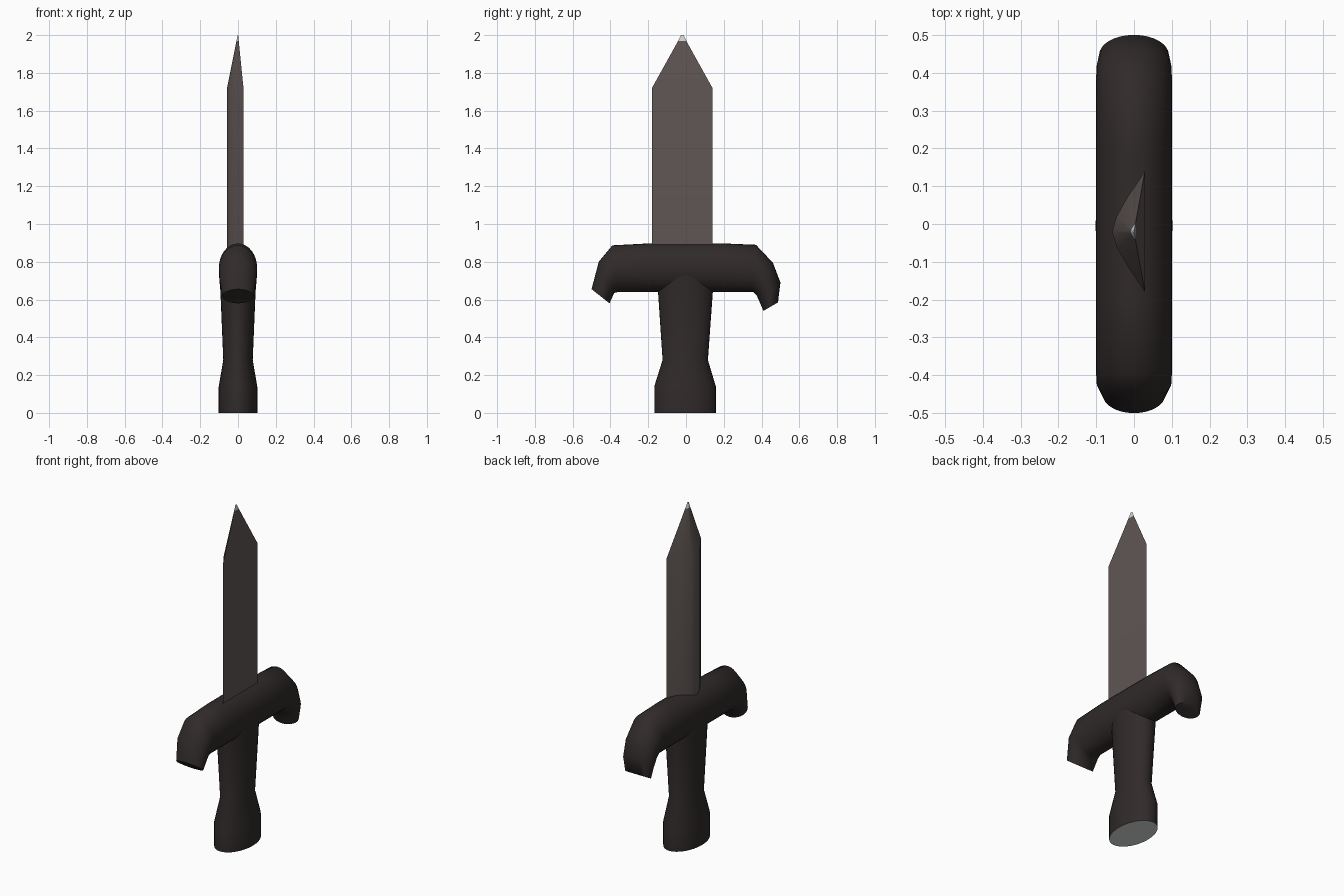
import bpy, math
from mathutils import Vector

if "Cube" in bpy.data.objects:
    bpy.data.objects.remove(bpy.data.objects["Cube"])


def material(name, rgb):
    m = bpy.data.materials.new(name)
    m.diffuse_color = (*rgb, 1)
    m.use_nodes = True
    m.node_tree.nodes["Principled BSDF"].inputs["Base Color"].default_value = m.diffuse_color
    return m


DARK = material("dark brown", (0.030, 0.023, 0.023))
STEEL = material("brown grey steel", (0.115, 0.093, 0.088))
LIGHT = material("light grey", (0.70, 0.72, 0.72))


def loft(name, rings, mats, angle):
    """Skin a list of equal-length point rings and cap both ends."""
    n = len(rings[0])
    verts = [p for r in rings for p in r]
    faces = [(k * n + i, k * n + (i + 1) % n, (k + 1) * n + (i + 1) % n, (k + 1) * n + i)
             for k in range(len(rings) - 1) for i in range(n)]
    last = (len(rings) - 1) * n
    faces += [tuple(reversed(range(n))), tuple(range(last, last + n))]
    me = bpy.data.meshes.new(name)
    me.from_pydata(verts, [], faces)
    for m in mats:
        me.materials.append(m)
    ob = bpy.data.objects.new(name, me)
    bpy.context.collection.objects.link(ob)
    bpy.ops.object.select_all(action='DESELECT')
    ob.select_set(True)
    bpy.context.view_layer.objects.active = ob
    bpy.ops.object.mode_set(mode='EDIT')
    bpy.ops.mesh.select_all(action='SELECT')
    bpy.ops.mesh.normals_make_consistent(inside=False)
    bpy.ops.object.mode_set(mode='OBJECT')
    bpy.ops.object.shade_smooth_by_angle(angle=math.radians(angle))
    return ob


def ellipse(centre, u, v, n=32):
    return [centre + u * math.cos(2 * math.pi * i / n) + v * math.sin(2 * math.pi * i / n)
            for i in range(n)]


# Handle: oval sections as (z, y min, y max, half thickness)
sections = [(0, -.168, .158, .102), (.14, -.168, .158, .102),
            (.28, -.124, .116, .078), (.64, -.148, .142, .093), (.76, -.153, .147, .097)]
handle = loft("handle",
              [ellipse(Vector((0, (a + b) / 2, z)), Vector((rx, 0, 0)), Vector((0, (b - a) / 2, 0)))
               for z, a, b, rx in sections], [DARK, LIGHT], 40)
for f in handle.data.polygons:          # pale underside of the pommel
    if f.normal.z < -.9:
        f.material_index = 1

# Guard: oval sections as (outer y, outer z, inner y, inner z, half thickness)
bends = [(-.50, .655, -.405, .58, .082), (-.462, .80, -.38, .635, .099),
         (-.39, .887, -.36, .64, .101), (-.2, .897, -.2, .64, .101),
         (.2, .897, .2, .64, .101), (.37, .89, .355, .64, .101),
         (.46, .795, .375, .62, .099), (.50, .69, .395, .575, .092),
         (.487, .585, .41, .54, .08)]
guard = []
for oy, oz, iy, iz, rx in bends:
    outer, inner = Vector((0, oy, oz)), Vector((0, iy, iz))
    guard.append(ellipse((outer + inner) / 2, Vector((rx, 0, 0)), (outer - inner) / 2))
loft("guard", guard, [DARK], 55)

# Blade: flat on one side, ridged on the other, tapering to a point
half = [(.16, .029), (.09, -.018), (.04, -.046), (0, -.058)]
profile = [(x, y) for y, x in half] + [(x, -y) for y, x in reversed(half[:-1])]
rings = [[Vector((x * s, -.02 + y * s, z)) for x, y in profile]
         for z, s in [(.78, 1), (1.72, 1), (1.968, .14), (2.0, .04)]]
blade = loft("blade", rings, [STEEL, LIGHT], 40)
for f in blade.data.polygons:           # pale tip
    if f.center.z > 1.97:
        f.material_index = 1
